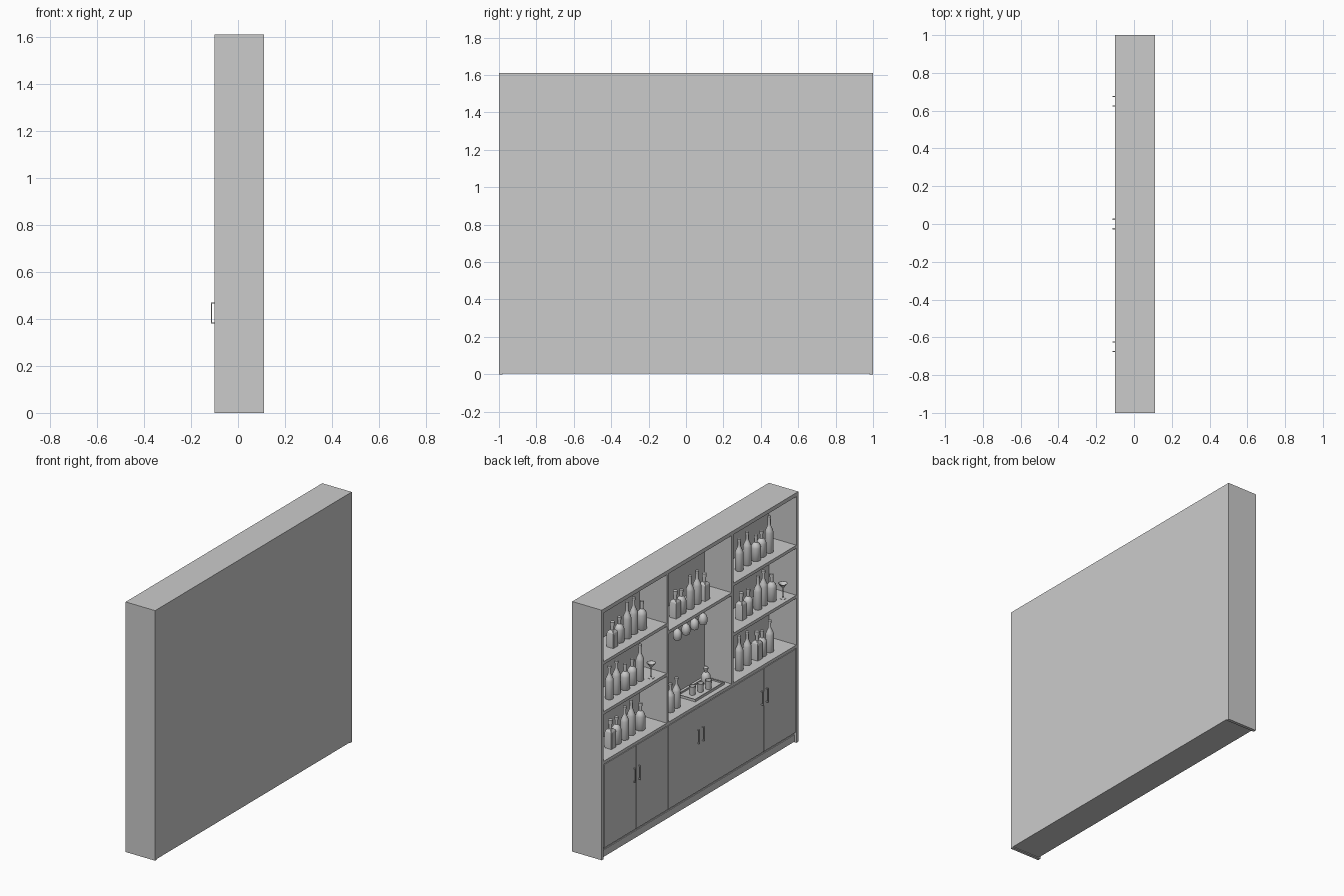
import bpy, bmesh, math
from mathutils import Matrix

if "Cube" in bpy.data.objects:
    bpy.data.objects.remove(bpy.data.objects["Cube"])


def finish(name, bm, smooth=False):
    bmesh.ops.recalc_face_normals(bm, faces=bm.faces)
    me = bpy.data.meshes.new(name)
    bm.to_mesh(me)
    bm.free()
    ob = bpy.data.objects.new(name, me)
    bpy.context.collection.objects.link(ob)
    if smooth:
        bpy.ops.object.select_all(action='DESELECT')
        ob.select_set(True)
        bpy.context.view_layer.objects.active = ob
        bpy.ops.object.shade_smooth_by_angle(angle=math.radians(40))
    return ob


def add_box(bm, x, y, z):
    """Box from (min, max) ranges."""
    size = [b - a for a, b in (x, y, z)]
    mid = [(a + b) / 2 for a, b in (x, y, z)]
    return bmesh.ops.create_cube(
        bm, size=1, matrix=Matrix.Translation(mid) @ Matrix.Diagonal((*size, 1)))['verts']


def box(name, x, y, z):
    bm = bmesh.new()
    add_box(bm, x, y, z)
    return finish(name, bm)


def add_lathe(bm, profile, loc, n=20, turn=0.0):
    """Revolve (radius, height) points; caps close the ends."""
    rings = []
    for r, h in profile:
        rings.append([bm.verts.new((loc[0] + r * math.cos(turn + math.tau * i / n),
                                    loc[1] + r * math.sin(turn + math.tau * i / n),
                                    loc[2] + h)) for i in range(n)])
    for a, b in zip(rings, rings[1:]):
        for i in range(n):
            j = (i + 1) % n
            bm.faces.new((a[i], a[j], b[j], b[i]))
    bm.faces.new(rings[0][::-1])
    bm.faces.new(rings[-1])


def lathe(name, profile, loc, n=20):
    bm = bmesh.new()
    add_lathe(bm, profile, loc, n)
    return finish(name, bm, True)


def bottle(kind, loc, h):
    if kind == 'T':      # tall slender bottle
        p = [(.023, 0), (.025, .004), (.025, .55 * h), (.022, .62 * h), (.013, .71 * h),
             (.009, .77 * h), (.009, .93 * h), (.011, .93 * h), (.011, h)]
        lathe("tall_bottle", p, loc)
    elif kind == 'R':    # squat round bottle
        p = [(.026, 0), (.029, .004), (.029, .52 * h), (.026, .6 * h), (.018, .67 * h),
             (.010, .72 * h), (.010, .9 * h), (.012, .9 * h), (.012, h)]
        lathe("round_bottle", p, loc)
    else:                # square decanter-like bottle
        bm = bmesh.new()
        add_lathe(bm, [(.036, 0), (.036, .56 * h), (.030, .63 * h), (.014, .69 * h)],
                  loc, 4, math.pi / 4)
        bmesh.ops.bevel(bm, geom=bm.edges[:], offset=.003, segments=2, affect='EDGES')
        add_lathe(bm, [(.010, .66 * h), (.010, .86 * h), (.014, .86 * h), (.014, h)], loc)
        finish("square_bottle", bm, True)


# Carcass
F, B = -.10, .11
box("back_panel", (.095, B), (-.98, .98), (.005, 1.585))
for s in (-1, 1):
    box("side_panel", (F, B), sorted((s * .98, s)), (0, 1.585))
    box("divider", (F, .095), (s * .33 - .008, s * .33 + .008), (.63, 1.585))
    box("lower_divider", (-.083, .095), (s * .33 - .008, s * .33 + .008), (.07, .61))
box("top_panel", (F, B), (-1, 1), (1.585, 1.61))
box("counter", (F, .095), (-.98, .98), (.61, .63))
box("cabinet_floor", (-.083, .095), (-.98, .98), (.05, .07))
box("base", (-.088, .095), (-.98, .98), (.005, .05))

# Shelves
for s in (-1, 1):
    for z in (.95, 1.272):
        box("side_shelf", (F, .095), sorted((s * .338, s * .98)), (z - .02, z))
box("middle_shelf", (F, .095), (-.322, .322), (1.198, 1.218))

# Doors and bar handles
for c in (-.65, 0, .65):
    for s in (-1, 1):
        box("door", (F, -.083), sorted((c + s * .002, c + s * .323)), (.07, .606))
        y = c + s * .025
        bm = bmesh.new()
        add_box(bm, (-.115, -.110), (y - .003, y + .003), (.38, .47))
        for z in (.38, .465):
            add_box(bm, (-.111, F), (y - .003, y + .003), (z, z + .005))
        finish("door_handle", bm)

# Bottle rows: shelf height, kinds, y positions, heights
rows = [
    (1.272, "SRTTR", (.78, .70, .63, .555, .48), (.16, .16, .23, .23, .18)),
    (.95, "TTRRT", (.81, .73, .65, .57, .50), (.21, .21, .16, .16, .23)),
    (.63, "SRTTR", (.80, .73, .655, .58, .495), (.18, .17, .21, .22, .17)),
    (1.218, "SRTTS", (.14, .07, -.01, -.09, -.155), (.17, .15, .21, .21, .17)),
    (1.272, "TTRRT", (-.51, -.60, -.68, -.745, -.815), (.20, .21, .16, .16, .23)),
    (.95, "SRTTR", (-.53, -.61, -.70, -.765, -.84), (.17, .16, .21, .22, .17)),
    (.63, "TTSRT", (-.51, -.60, -.69, -.75, -.82), (.22, .21, .18, .16, .20)),
    (.63, "TT", (.19, .12), (.18, .19)),
]
for z, kinds, ys, hs in rows:
    for i, (k, y, h) in enumerate(zip(kinds, ys, hs)):
        bottle(k, (-.022 + .006 * (i % 2), y, z), h)

# Cocktail glasses
for y in (.44, -.90):
    lathe("cocktail_glass", [(.018, 0), (.018, .002), (.003, .005), (.003, .065),
                             (.028, .098), (.026, .098), (.002, .07)], (-.06, y, .95))

# Wine glasses hanging under the middle shelf
for i in range(4):
    lathe("hanging_glass", [(.021, .073), (.026, .09), (.027, .105), (.021, .128), (.008, .139),
                            (.003, .143), (.003, .192), (.022, .196), (.022, .198)],
          (-.03, .13 - .087 * i, 1.0))

# Serving tray with rim, tumblers and a decanter
tx, ty = (-.065, .06), (-.29, .0)
bm = bmesh.new()
add_box(bm, tx, ty, (.63, .636))
for x in tx:
    add_box(bm, (x - .003, x + .003), (ty[0] - .003, ty[1] + .003), (.63, .645))
for y in ty:
    add_box(bm, (tx[0], tx[1]), (y - .003, y + .003), (.63, .645))
finish("tray", bm)
for x, y in ((.0, -.065), (-.015, -.125), (-.03, -.185)):
    lathe("tumbler", [(.017, 0), (.021, .055), (.019, .055), (.016, .006)], (x, y, .636))
lathe("decanter", [(.026, 0), (.029, .01), (.028, .045), (.018, .062), (.009, .068),
                   (.009, .078), (.014, .084), (.014, .096), (.006, .104)], (.03, -.245, .636))
